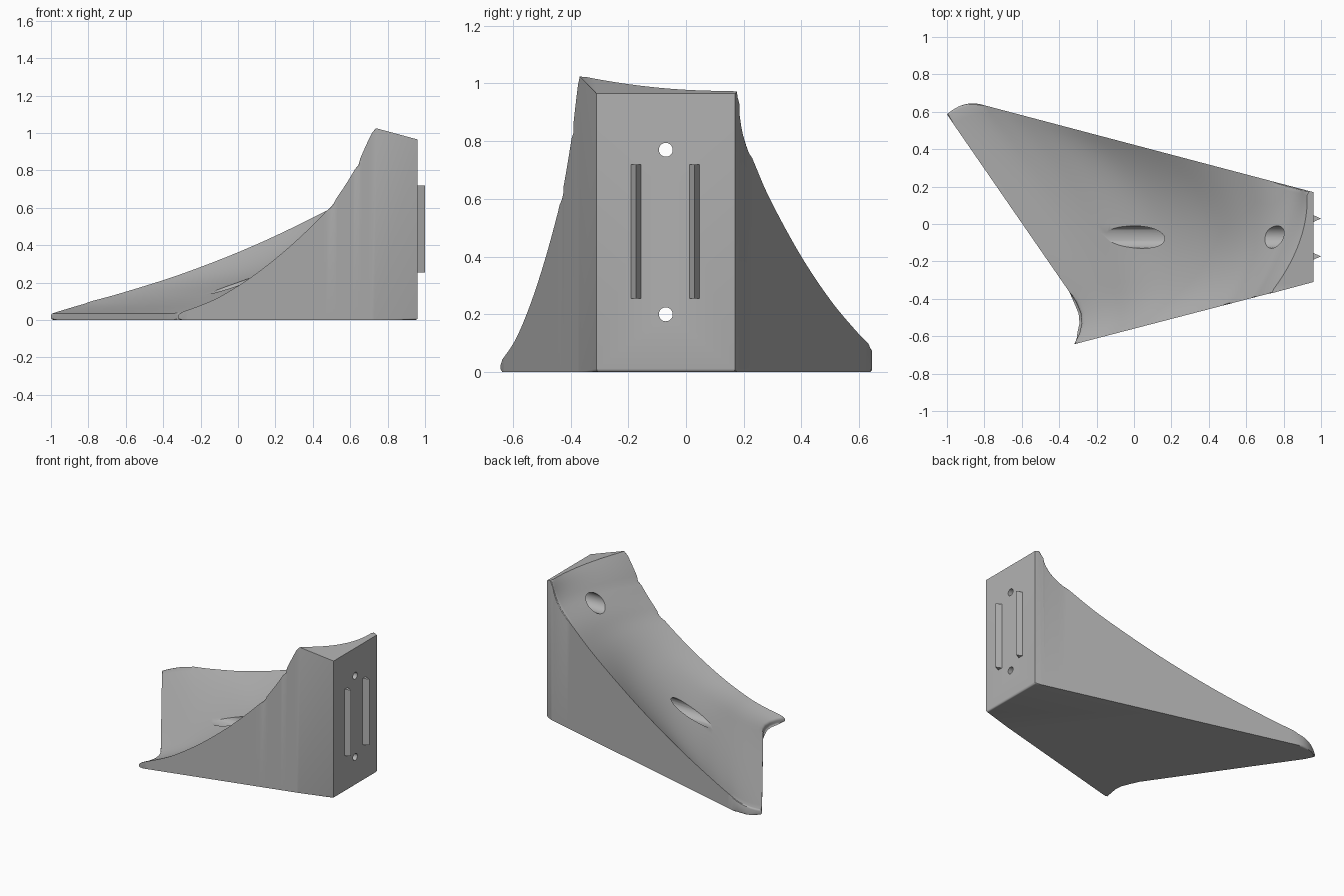
import bpy, bmesh, math
from mathutils import Matrix

cube = bpy.data.objects.get("Cube")
if cube:
    bpy.data.objects.remove(cube, do_unlink=True)

# Material
grey = bpy.data.materials.new("plain grey")
grey.use_nodes = True
colour = (0.45, 0.45, 0.45, 1)
grey.diffuse_color = colour
grey.node_tree.nodes["Principled BSDF"].inputs["Base Color"].default_value = colour


def make_object(name, bm):
    mesh = bpy.data.meshes.new(name)
    bmesh.ops.recalc_face_normals(bm, faces=bm.faces[:])
    bm.to_mesh(mesh)
    bm.free()
    mesh.materials.append(grey)
    obj = bpy.data.objects.new(name, mesh)
    bpy.context.collection.objects.link(obj)
    return obj


def activate(obj):
    bpy.ops.object.select_all(action='DESELECT')
    obj.select_set(True)
    bpy.context.view_layer.objects.active = obj


def spline(keys, u):
    """Catmull-Rom value at position u (0 to len - 1)."""
    i = min(int(u), len(keys) - 2)
    f = u - i
    p1, p2 = keys[i], keys[i + 1]
    p0 = keys[i - 1] if i > 0 else 2 * p1 - p2
    p3 = keys[i + 2] if i + 2 < len(keys) else 2 * p2 - p1
    return p1 + 0.5 * f * (p2 - p0 + f * (2 * p0 - 5 * p1 + 4 * p2 - p3
                                          + f * (3 * (p1 - p2) + p3 - p0)))


# Scoop contours: x of right rim, middle and left rim at each height
HEIGHT = [.035, .09, .145, .25, .40, .58, .70, .83, .98]
RIGHT = [-.32, -.17, -.06, .10, .285, .47, .56, .64, .73]
MIDDLE = [-.57, -.35, -.17, .125, .38, .585, .69, .79, .885]
LEFT = [-1, -.82, -.62, -.29, .09, .465, .67, .85, .925]
BACK = 0.96
STEPS, COLS = 6, 22
ROWS = (len(HEIGHT) - 1) * STEPS


def right_wall(x):
    return -.31 - (BACK - x) * .26


def left_wall(x):
    return .17 + (BACK - x) * .264 - 3.1 * max(0, -.82 - x) ** 2


def top_plane(x):
    return .965 + (BACK - x) * .27


def front_edge(y):
    return -1 + (.585 - y) * .69 - 2.87 * max(0, -.4 - y) ** 2


def contour(r, m, l, s):
    return m + (l - r) / 2 * s + ((l + r) / 2 - m) * s * s


def scoop_point(i, j):
    u, s = i / STEPS, 2 * j / COLS - 1
    r, m, l = (spline(k, u) for k in (RIGHT, MIDDLE, LEFT))
    y0, y1 = right_wall(r), left_wall(l)
    x = contour(r, m, l, s)
    y = y0 + (y1 - y0) * (s + 1) / 2
    # pull the lowest contours onto the straight front edge
    fy = right_wall(RIGHT[0]) * (1 - s) / 2 + left_wall(LEFT[0]) * (1 + s) / 2
    pull = front_edge(fy) - contour(RIGHT[0], MIDDLE[0], LEFT[0], s)
    if 0 < j < COLS:
        x += pull * (1 - i / ROWS) ** 4
    z = top_plane(x) if i == ROWS else spline(HEIGHT, u)
    # the rims climb to the slanted top
    if i < ROWS:
        z += (top_plane(x) - HEIGHT[-1]) * max(0, u - len(HEIGHT) + 2)
    return x, y, z


# Wedge body with scooped top
bm = bmesh.new()
grid = [[bm.verts.new(scoop_point(i, j)) for j in range(COLS + 1)]
        for i in range(ROWS + 1)]
for i in range(ROWS):
    for j in range(COLS):
        bm.faces.new((grid[i][j], grid[i][j + 1], grid[i + 1][j + 1], grid[i + 1][j]))
corner_l = bm.verts.new((BACK, .17, top_plane(BACK)))
corner_r = bm.verts.new((BACK, -.31, top_plane(BACK)))
bm.faces.new(grid[ROWS] + [corner_l, corner_r])
rim = (grid[0] + [row[-1] for row in grid[1:]] + [corner_l, corner_r]
       + [row[0] for row in grid[:0:-1]])
base = [bm.verts.new((v.co.x, v.co.y, 0)) for v in rim]
for k in range(len(rim)):
    n = (k + 1) % len(rim)
    bm.faces.new((rim[k], base[k], base[n], rim[n]))
bm.faces.new(base)

# Soften the rim, the scoop's top edge and the foot
soft = set(rim) - {corner_l, corner_r} | set(grid[ROWS])
rim_set, foot, last = set(rim), set(base), set(grid[ROWS])
edges = []
for e in bm.edges:
    a, b = e.verts
    on_rim = a in soft and b in soft and (
        (a in last and b in last) or
        (a in rim_set and b in rim_set))
    if on_rim or (a in foot and b in foot):
        edges.append(e)
bmesh.ops.bevel(bm, geom=edges, offset=.012, segments=3, profile=.5,
                affect='EDGES', clamp_overlap=True)
body = make_object("wedge_body", bm)


# Stepped screw holes running through to the back plate
def drill(z, radius, x0, x1):
    cut = bmesh.new()
    place = Matrix.Translation(((x0 + x1) / 2, -.07, z)) @ Matrix.Rotation(math.pi / 2, 4, 'Y')
    bmesh.ops.create_cone(cut, cap_ends=True, segments=40, radius1=radius,
                          radius2=radius, depth=x1 - x0, matrix=place)
    cutter = make_object("hole_cutter", cut)
    cutter.hide_render = True
    activate(body)
    mod = body.modifiers.new("hole", 'BOOLEAN')
    mod.operation = 'DIFFERENCE'
    mod.solver = 'EXACT'
    mod.object = cutter
    bpy.ops.object.modifier_apply(modifier=mod.name)
    bpy.data.objects.remove(cutter, do_unlink=True)


for z in (.2, .77):
    drill(z, .06, -.6, .87)
    drill(z, .024, .8, 1.1)

activate(body)
bpy.ops.object.shade_smooth_by_angle(angle=math.radians(32))

# Triangular ribs on the back plate
for name, y in (("right_rib", -.173), ("left_rib", .029)):
    rib = bmesh.new()
    ends = [[rib.verts.new((x, y + dy, z)) for x, dy in
             ((BACK - .01, -.022), (1, 0), (BACK - .01, .022))] for z in (.255, .72)]
    for end in ends:
        rib.faces.new(end)
    for k in range(3):
        n = (k + 1) % 3
        rib.faces.new((ends[0][k], ends[0][n], ends[1][n], ends[1][k]))
    make_object(name, rib)
